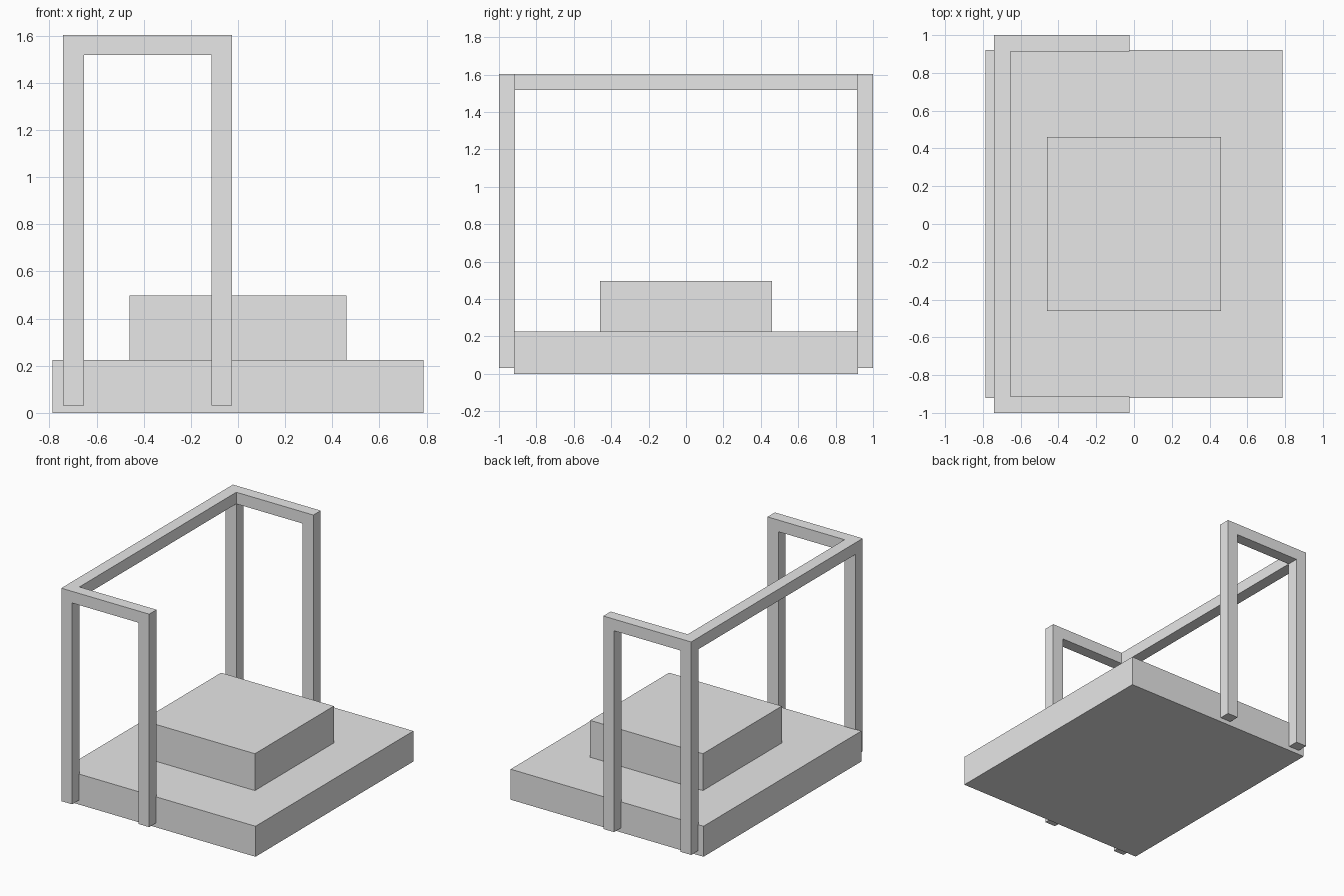
import bpy

# Remove the default cube
old = bpy.data.objects.get("Cube")
if old:
    bpy.data.objects.remove(old, do_unlink=True)

# Single grey material
grey = bpy.data.materials.new("plain_grey")
grey.use_nodes = True
colour = (0.8, 0.8, 0.8, 1)
grey.diffuse_color = colour
grey.node_tree.nodes["Principled BSDF"].inputs["Base Color"].default_value = colour


def box(name, low, high):
    """Flat-faced box spanning two opposite corners."""
    centre = [(a + b) / 2 for a, b in zip(low, high)]
    bpy.ops.mesh.primitive_cube_add(size=1, location=centre)
    ob = bpy.context.object
    ob.name = name
    ob.scale = [b - a for a, b in zip(low, high)]
    bpy.ops.object.transform_apply(location=False, rotation=False, scale=True)
    ob.data.materials.append(grey)
    return ob


# Stepped base
BASE_TOP = 0.225
box("base_slab", (-0.787, -0.92, 0), (0.787, 0.92, BASE_TOP))
box("raised_block", (-0.46, -0.46, BASE_TOP), (0.46, 0.46, 0.497))

# Frame dimensions
BACK, FRONT, BAR = -0.742, -0.025, 0.088
FOOT, TOP = 0.032, 1.603
UNDER = TOP - 0.086
INNER, OUTER = 0.914, 1.0


def side_frame(side, sign):
    """Two posts joined by a top rail, standing beside the slab."""
    y0, y1 = sorted((sign * INNER, sign * OUTER))
    for label, x in (("outer", BACK), ("middle", FRONT - BAR)):
        box(f"{side}_{label}_post", (x, y0, FOOT), (x + BAR, y1, UNDER))
    box(f"{side}_top_rail", (BACK, y0, UNDER), (FRONT, y1, TOP))


side_frame("front", -1)
side_frame("back", 1)

# Long rail joining the two side frames
box("cross_rail", (BACK, -INNER, UNDER), (BACK + BAR, INNER, TOP))
